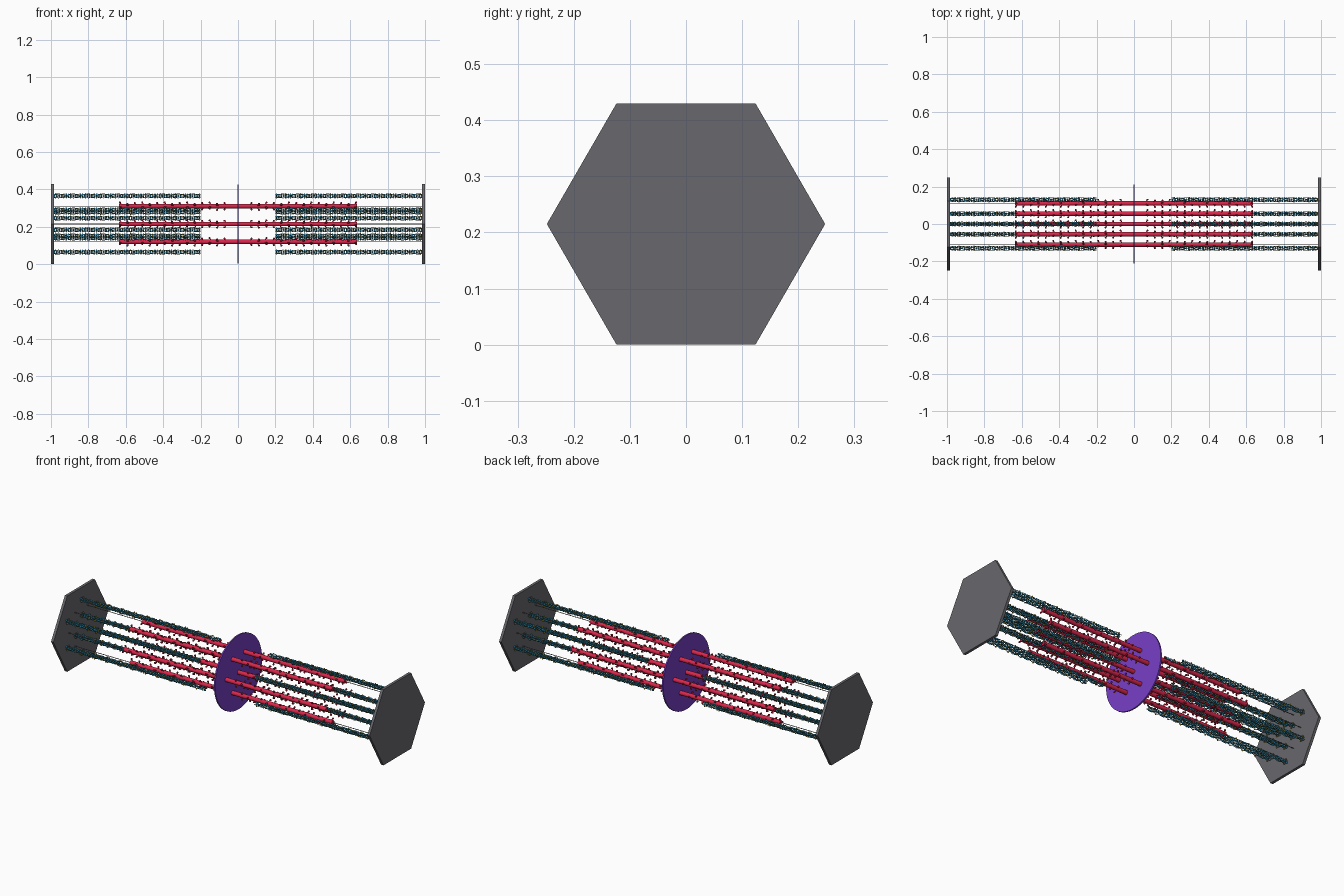
import bpy, bmesh
from math import sin, cos, pi, tau, radians
from mathutils import Matrix, Vector

if "Cube" in bpy.data.objects:
    bpy.data.objects.remove(bpy.data.objects["Cube"])

ZC = 0.215          # height of the bundle axis
END = 0.985         # inner face of the end plates


def material(name, rgb):
    m = bpy.data.materials.new(name)
    m.diffuse_color = (*rgb, 1)
    m.use_nodes = True
    m.node_tree.nodes["Principled BSDF"].inputs["Base Color"].default_value = m.diffuse_color
    return m


GREY = material("dark_grey", (0.14, 0.14, 0.155))
PURPLE = material("purple", (0.19, 0.05, 0.58))
RED = material("red", (0.70, 0.02, 0.07))
DARK_RED = material("dark_red", (0.36, 0.015, 0.04))
TEAL = material("teal", (0.03, 0.20, 0.32))
GREEN = material("green", (0.05, 0.17, 0.09))
YELLOW = material("yellow", (0.40, 0.32, 0.05))


def finish(bm, name, mat, smooth=True):
    me = bpy.data.meshes.new(name)
    for f in bm.faces:
        f.smooth = smooth and len(f.verts) <= 4
    bm.to_mesh(me)
    bm.free()
    me.materials.append(mat)
    return me


def place(me, name, y=0, z=0, turn=0):
    ob = bpy.data.objects.new(name, me)
    ob.location = (0, y, ZC + z)
    ob.rotation_euler = (0, 0, turn)
    bpy.context.collection.objects.link(ob)
    return ob


def ball(bm, p, r, seg=6, rings=4):
    bmesh.ops.create_uvsphere(bm, u_segments=seg, v_segments=rings, radius=r,
                              matrix=Matrix.Translation(p))


def rod(bm, a, b, r, seg):
    a, b = Vector(a), Vector(b)
    rot = (b - a).to_track_quat('Z', 'Y').to_matrix().to_4x4()
    bmesh.ops.create_cone(bm, cap_ends=True, segments=seg, radius1=r, radius2=r,
                          depth=(b - a).length,
                          matrix=Matrix.Translation((a + b) / 2) @ rot)


def around(x, r, ang):
    return Vector((x, r * cos(ang), r * sin(ang)))


def tube(bm, path, r, seg=4):
    rings = [[bm.verts.new(p + Vector((0, r * cos(tau * k / seg), r * sin(tau * k / seg))))
              for k in range(seg)] for p in path]
    for a, b in zip(rings, rings[1:]):
        for k in range(seg):
            n = (k + 1) % seg
            bm.faces.new((a[k], a[n], b[n], b[k]))
    bm.faces.new(rings[0])
    bm.faces.new(rings[-1])
    bmesh.ops.recalc_face_normals(bm, faces=bm.faces[:])


# hexagonal end plates
for side, s in (("left", -1), ("right", 1)):
    bm = bmesh.new()
    x0, x1 = sorted((s * END, s * 1.0))
    lo, hi = ([bm.verts.new(around(x, 0.248, k * pi / 3)) for k in range(6)]
              for x in (x0, x1))
    for k in range(6):
        n = (k + 1) % 6
        bm.faces.new((lo[k], lo[n], hi[n], hi[k]))
    bm.faces.new(lo)
    bm.faces.new(hi)
    bmesh.ops.recalc_face_normals(bm, faces=bm.faces[:])
    place(finish(bm, side + "_end_plate", GREY, False), side + "_end_plate")

# central disc
bm = bmesh.new()
rod(bm, (-0.004, 0, 0), (0.004, 0, 0), 0.21, 64)
place(finish(bm, "middle_disc", PURPLE), "middle_disc")

# thick filament: rod, heads on short necks, elastic end threads
bm = bmesh.new()
rod(bm, (-0.635, 0, 0), (0.635, 0, 0), 0.012, 16)
thick_rod = finish(bm, "thick_rod", RED)
bm = bmesh.new()
for s in (-1, 1):
    for i in range(15):
        x = 0.065 + 0.04 * i
        for k in range(3):
            a = k * tau / 3 + i * radians(40)
            rod(bm, around(s * x, 0.010, a), around(s * (x + 0.006), 0.019, a), 0.0025, 5)
            ball(bm, around(s * (x + 0.007), 0.020, a), 0.0055, 8, 5)
thick_heads = finish(bm, "thick_heads", DARK_RED)
bm = bmesh.new()
for s in (-1, 1):
    rod(bm, (s * 0.63, 0, 0), (s * 0.988, 0, 0), 0.002, 6)
end_threads = finish(bm, "end_threads", GREY)

spots = [(0, 0)] + [(0.11 * cos(k * pi / 3), 0.11 * sin(k * pi / 3)) for k in range(6)]
for i, (y, z) in enumerate(spots):
    place(thick_rod, f"thick_rod_{i}", y, z)
    place(thick_heads, f"thick_heads_{i}", y, z)
    place(end_threads, f"end_threads_{i}", y, z)

# thin filament: twin bead helix, two wound strands, paired knobs
START, PITCH = 0.20, 0.16
bm = bmesh.new()
for i in range(63):
    x = START + 0.006 + 0.0125 * i
    for h in (0, pi):
        ball(bm, around(x, 0.0075, tau * x / PITCH + h), 0.006)
beads = finish(bm, "thin_beads", TEAL)
bm = bmesh.new()
for h in (pi / 2, 3 * pi / 2):
    tube(bm, [around(START + 0.79 * i / 79, 0.0105, tau * (START + 0.79 * i / 79) / PITCH + h)
              for i in range(80)], 0.002)
strands = finish(bm, "thin_strands", GREEN)
bm = bmesh.new()
for i in range(20):
    x = START + 0.015 + 0.04 * i
    for h in (pi / 2, 3 * pi / 2):
        ball(bm, around(x, 0.0125, tau * x / PITCH + h), 0.0045)
knobs = finish(bm, "thin_knobs", YELLOW)

# two rings of six thin filaments on each half
for side, turn in (("right", 0), ("left", pi)):
    for ring, r in (("inner", 0.0635), ("outer", 0.15)):
        for k in range(6):
            a = pi / 6 + k * pi / 3
            for me in (beads, strands, knobs):
                place(me, f"{side}_{ring}_{me.name}_{k}", r * cos(a), r * sin(a), turn)
